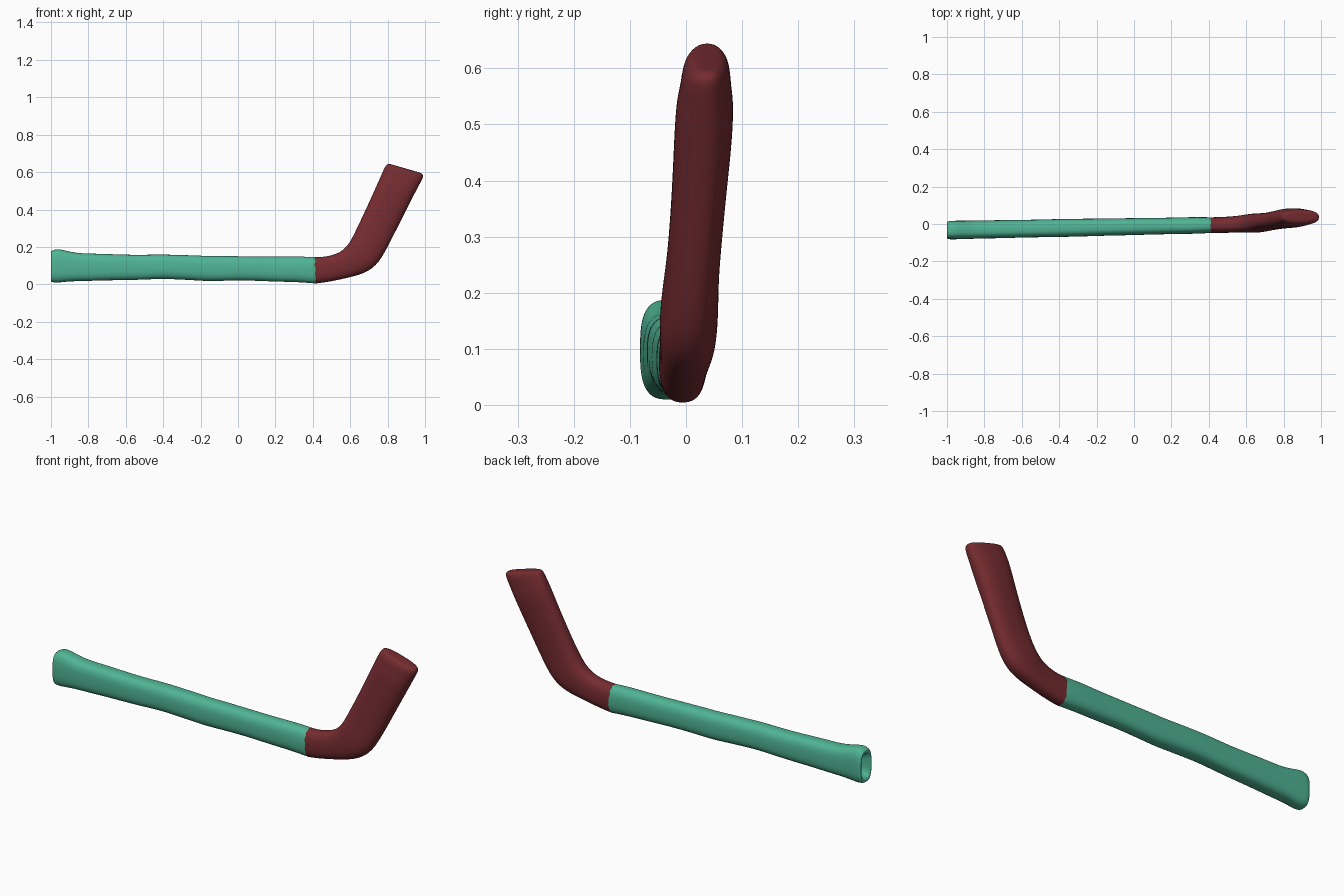
import bpy, bmesh, math, random
from mathutils import Vector

random.seed(4)
N = 28  # points around each cross-section


def ring(lx, lz, ux, uz, yc, hy, power=2.5, jag=0.0):
    """Rounded section spanning a lower and an upper outline point."""
    lo, up = Vector((lx, yc, lz)), Vector((ux, yc, uz))
    mid, half = (lo + up) / 2, (up - lo) / 2
    pts = []
    for i in range(N):
        a = 2 * math.pi * i / N
        c, s = math.cos(a), math.sin(a)
        c = math.copysign(abs(c) ** (2 / power), c)
        s = math.copysign(abs(s) ** (2 / power), s)
        p = mid + half * s + Vector((0, hy * c, 0))
        p.x += jag * math.sin(i * 2.4)
        pts.append(p)
    return pts


def loft(name, rings, color, cap_start=False, cap_end=False):
    bm = bmesh.new()
    loops = [[bm.verts.new(p) for p in r] for r in rings]
    for a, b in zip(loops, loops[1:]):
        for i in range(N):
            j = (i + 1) % N
            bm.faces.new((a[i], a[j], b[j], b[i]))
    if cap_start:
        bm.faces.new(loops[0][::-1])
    if cap_end:
        bm.faces.new(loops[-1])
    bmesh.ops.recalc_face_normals(bm, faces=bm.faces)
    me = bpy.data.meshes.new(name)
    bm.to_mesh(me)
    bm.free()
    for p in me.polygons:
        p.use_smooth = True
    ob = bpy.data.objects.new(name, me)
    bpy.context.collection.objects.link(ob)
    mat = bpy.data.materials.new(name + "_colour")
    mat.diffuse_color = color
    me.materials.append(mat)
    sub = ob.modifiers.new("smooth", 'SUBSURF')
    sub.levels = sub.render_levels = 2
    return ob


def lerp(table, x):
    """Linear lookup in a table of (x, value...) rows."""
    for a, b in zip(table, table[1:]):
        if x <= b[0]:
            t = (x - a[0]) / (b[0] - a[0])
            return [p + (q - p) * t for p, q in zip(a[1:], b[1:])]
    return table[-1][1:]


# Section shared by the handle and the blade
seam = ring(0.415, 0.004, 0.41, 0.146, -0.006, 0.042, jag=0.006)

# Handle: long wrapped bar, flared at the butt; rows are x, bottom, top
outline = [(-1, 0.012, 0.178), (-0.965, 0.008, 0.191), (-0.92, 0.014, 0.180),
           (-0.86, 0.018, 0.168), (-0.6, 0.024, 0.160), (-0.4, 0.028, 0.158),
           (-0.15, 0.017, 0.152), (0.05, 0.022, 0.151), (0.25, 0.014, 0.149),
           (0.41, 0.005, 0.146)]
handle = []
# shallow recess in the butt end
for x, k in ((-0.95, 0.35), (-0.965, 0.62), (-0.994, 0.74), (-0.999, 0.86)):
    handle.append(ring(x, 0.095 - 0.083 * k, x, 0.095 + 0.083 * k, -0.033, 0.045 * k, 3))
xs = [-1.0, -0.985, -0.965, -0.92, -0.86] + [-0.80 + 0.08 * i for i in range(15)]
for x in xs:
    lo, up = lerp(outline, x)
    hy = 0.050 - 0.006 * (x + 1) / 1.41 - (0.005 if x < -0.995 else 0)
    w = random.uniform(-0.002, 0.002) if x > -0.9 else 0
    yc = -0.033 + 0.027 * (x + 1) / 1.41
    handle.append(ring(x, lo + w, x, up + w, yc, hy + w / 2, 2.9 - 0.4 * (x + 1) / 1.41))
handle.append(seam)
loft("handle", handle, (0.08, 0.46, 0.30, 1), cap_start=True)

# Blade: bends upward; rows are lower x, z, upper x, z, centre y, half depth
sections = [
    (0.45, 0.008, 0.445, 0.146, -0.006, 0.043),
    (0.51, 0.018, 0.49, 0.152, -0.004, 0.043),
    (0.58, 0.033, 0.54, 0.168, -0.001, 0.045),
    (0.65, 0.050, 0.575, 0.195, 0.003, 0.050),
    (0.705, 0.074, 0.602, 0.232, 0.005, 0.052),
    (0.748, 0.112, 0.622, 0.272, 0.008, 0.050),
    (0.782, 0.165, 0.645, 0.320, 0.012, 0.047),
    (0.820, 0.238, 0.678, 0.390, 0.018, 0.047),
    (0.870, 0.338, 0.714, 0.468, 0.025, 0.049),
    (0.915, 0.428, 0.744, 0.536, 0.031, 0.052),
    (0.950, 0.495, 0.764, 0.580, 0.034, 0.051),
    (0.963, 0.520, 0.771, 0.597, 0.035, 0.046),
    (0.985, 0.560, 0.784, 0.625, 0.036, 0.043),
    (0.993, 0.582, 0.794, 0.640, 0.037, 0.036),
    (0.982, 0.594, 0.803, 0.646, 0.038, 0.024),
    (0.960, 0.601, 0.825, 0.640, 0.038, 0.010),
]
blade = [seam] + [ring(*s) for s in sections]
loft("blade", blade, (0.18, 0.025, 0.03, 1), cap_end=True)
